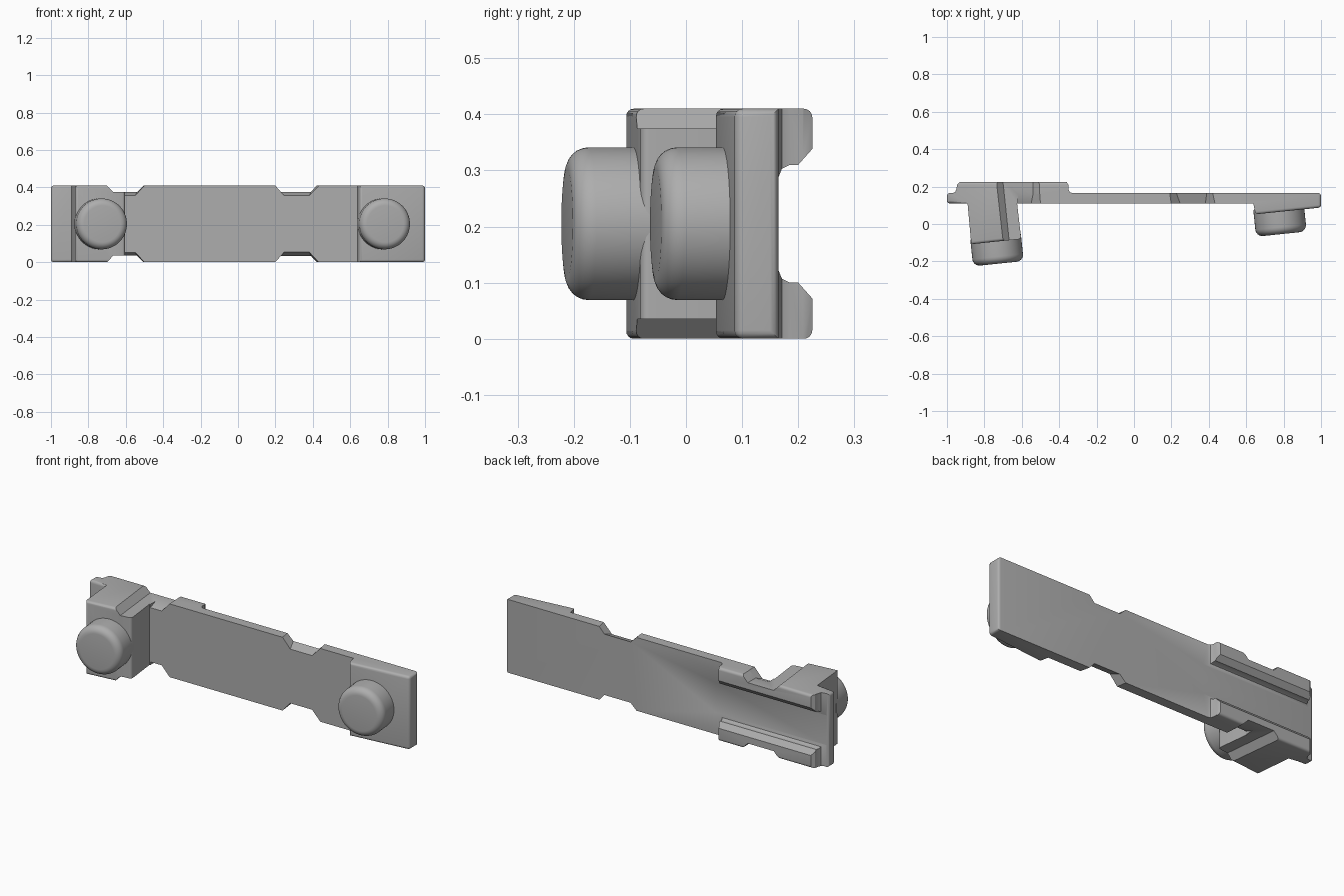
import bpy, bmesh, math
from mathutils import Vector, Matrix

cube = bpy.data.objects.get("Cube")
if cube:
    bpy.data.objects.remove(cube)

H = 0.41  # height of the bar

grey = bpy.data.materials.new("plain grey")
grey.use_nodes = True
grey.diffuse_color = (0.42, 0.42, 0.42, 1)
grey.node_tree.nodes["Principled BSDF"].inputs["Base Color"].default_value = (0.42, 0.42, 0.42, 1)


def make_object(name, bm):
    bmesh.ops.recalc_face_normals(bm, faces=bm.faces)
    mesh = bpy.data.meshes.new(name)
    bm.to_mesh(mesh)
    bm.free()
    mesh.materials.append(grey)
    ob = bpy.data.objects.new(name, mesh)
    bpy.context.collection.objects.link(ob)
    return ob


def loft(ring_a, ring_b):
    """Closed solid between two matching rings of points."""
    bm = bmesh.new()
    a = [bm.verts.new(p) for p in ring_a]
    b = [bm.verts.new(p) for p in ring_b]
    bm.faces.new(a)
    bm.faces.new(b[::-1])
    n = len(a)
    for i in range(n):
        bm.faces.new((a[i], b[i], b[(i + 1) % n], a[(i + 1) % n]))
    return bm


def smooth(ob):
    bpy.ops.object.select_all(action='DESELECT')
    ob.select_set(True)
    bpy.context.view_layer.objects.active = ob
    bpy.ops.object.shade_smooth_by_angle(angle=math.radians(32))


# Body: plan outline of plate, post, pad and rails, raised to full height
post_front = [(-0.87, -0.108), (-0.603, -0.08)]
pad_front = [(0.65, 0.052), (1, 0.088)]
plan = ([(-1, 0.11), (-0.89, 0.11)] + post_front + [(-0.625, 0.11), (0.638, 0.11)] + pad_front
        + [(1, 0.165), (-0.33, 0.165), (-0.344, 0.171), (-0.35, 0.185), (-0.35, 0.208),
           (-0.36, 0.225), (-0.93, 0.225), (-0.945, 0.21), (-0.95, 0.185),
           (-0.956, 0.171), (-0.97, 0.165), (-1, 0.165)])
bm = loft([(x, y, 0) for x, y in plan], [(x, y, H) for x, y in plan])
bmesh.ops.recalc_face_normals(bm, faces=bm.faces)


# Round the edges of both ends, the post front, the pad front and the rail backs
def rounded_face(f):
    c, n = f.calc_center_median(), f.normal
    return abs(n.x) > 0.99 and abs(c.x) > 0.99 or n.y < -0.9 and (c.x > 0.64 or -0.89 < c.x < -0.6)


edges = {e for f in bm.faces if rounded_face(f) for e in f.edges}
for e in bm.edges:
    mid = (e.verts[0].co + e.verts[1].co) / 2
    lying = abs(e.verts[0].co.z - e.verts[1].co.z) < 0.01
    if lying and mid.x < -0.9 and mid.y < 0.12 and mid.y > 0.1:
        edges.add(e)
    if lying and mid.y > 0.22:
        edges.add(e)
bmesh.ops.bevel(bm, geom=list(edges), offset=0.018, segments=4, profile=0.5,
                affect='EDGES', clamp_overlap=True)
body = make_object("body", bm)

# Cutters
cutters = []

# Channel between the two back rails
half = [(0.1648, 0.122), (0.171, 0.107), (0.185, 0.1), (0.2, 0.1), (0.24, 0.055)]
section = half + [(y, H - z) for y, z in reversed(half)]
cutters.append(make_object("channel_cutter", loft([(-1.05, y, z) for y, z in section],
                                                  [(-0.3, y, z) for y, z in section])))


def notch(name, front, back):
    """Matching trapezoid cuts in the top and bottom edges.
    Each end is y, left top x, left floor x, right floor x, right top x, floor z."""
    def ring(y, x0, x1, x2, x3, floor, flip):
        pts = [(x0, 0.45), (x0, H), (x1, floor), (x2, floor), (x3, H), (x3, 0.45)]
        return [(x, y, H - z if flip else z) for x, z in pts]
    for side, flip in (("upper", False), ("lower", True)):
        cutters.append(make_object(side + "_" + name, loft(ring(*front, flip), ring(*back, flip))))


notch("mid_notch_cutter", (0.1, 0.2, 0.25, 0.38, 0.435, 0.353), (0.17, 0.19, 0.225, 0.39, 0.42, 0.377))
notch("post_notch_cutter", (-0.2, -0.688, -0.656, -0.54, -0.5, 0.375),
      (0.25, -0.738, -0.703, -0.54, -0.505, 0.375))
notch("plate_notch_cutter", (0.1, -0.622, -0.62, -0.552, -0.5, 0.353),
      (0.16, -0.622, -0.62, -0.54, -0.503, 0.376))

bpy.context.view_layer.objects.active = body
for cutter in cutters:
    cutter.hide_render = True
    mod = body.modifiers.new("cut", 'BOOLEAN')
    mod.operation = 'DIFFERENCE'
    mod.solver = 'EXACT'
    mod.object = cutter
    bpy.ops.object.modifier_apply(modifier=mod.name)
for cutter in cutters:
    bpy.data.objects.remove(cutter)
smooth(body)


# Round knobs, tilted with the post and pad faces
def knob(name, base, tip):
    base, tip = Vector(base), Vector(tip)
    axis = (tip - base).normalized()
    start = base - axis * 0.02
    length = (tip - start).length
    bm = bmesh.new()
    bmesh.ops.create_cone(bm, cap_ends=True, segments=64, radius1=0.136, radius2=0.136, depth=length)
    rim = [e for e in bm.edges if all(v.co.z > 0 for v in e.verts)]
    bmesh.ops.bevel(bm, geom=rim, offset=0.038, segments=6, profile=0.5, affect='EDGES')
    turn = axis.to_track_quat('Z', 'Y').to_matrix().to_4x4()
    bm.transform(Matrix.Translation((start + tip) / 2) @ turn)
    smooth(make_object(name, bm))


knob("right_knob", (-0.738, -0.088, H / 2), (-0.725, -0.212, H / 2))
knob("left_knob", (0.775, 0.07, H / 2), (0.788, -0.054, H / 2))
